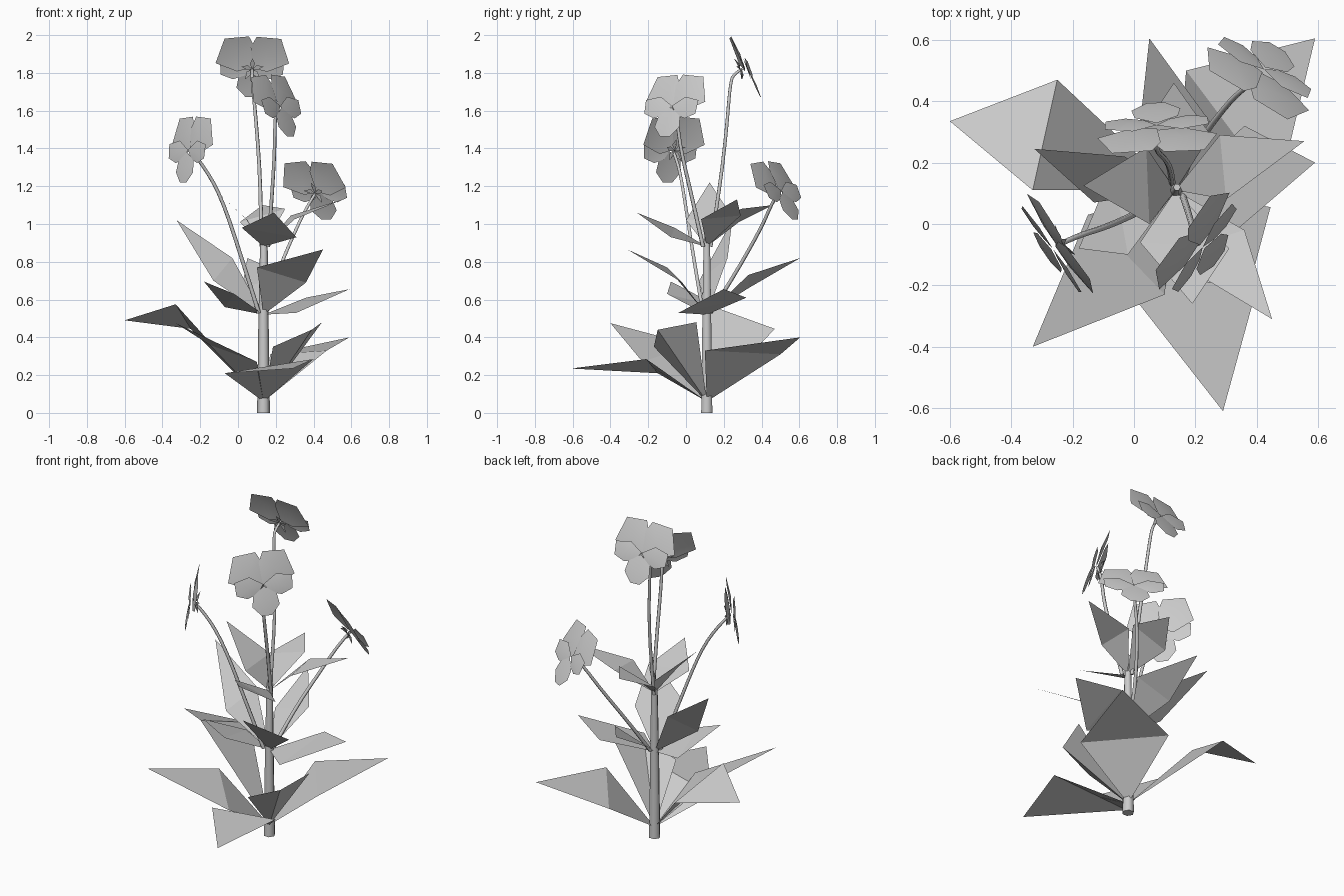
import bpy
from mathutils import Vector

cube = bpy.data.objects.get("Cube")
if cube:
    bpy.data.objects.remove(cube, do_unlink=True)

grey = bpy.data.materials.new("plain_grey")
grey.use_nodes = True
grey.diffuse_color = (0.6, 0.6, 0.6, 1)
grey.node_tree.nodes["Principled BSDF"].inputs["Base Color"].default_value = (0.6, 0.6, 0.6, 1)


def add_object(name, data):
    obj = bpy.data.objects.new(name, data)
    bpy.context.collection.objects.link(obj)
    data.materials.append(grey)
    return obj


def add_mesh(name, verts, faces, smooth=False):
    mesh = bpy.data.meshes.new(name)
    mesh.from_pydata([tuple(v) for v in verts], [], faces)
    if smooth:
        mesh.shade_smooth()
    return add_object(name, mesh)


def add_stalk(name, points, radii, kind='POLY'):
    curve = bpy.data.curves.new(name, 'CURVE')
    curve.dimensions = '3D'
    curve.bevel_depth = 1
    curve.bevel_resolution = 1
    curve.use_fill_caps = True
    spline = curve.splines.new(kind)
    spline.points.add(len(points) - 1)
    for point, co, radius in zip(spline.points, points, radii):
        point.co = (*co, 1)
        point.radius = radius
    if kind == 'NURBS':
        spline.order_u = 3
        spline.use_endpoint_u = True
        spline.resolution_u = 3
    return add_object(name, curve)


# Main stem
add_stalk("main_stem", [(.135, .11, 0), (.135, .11, .5), (.137, .11, .9), (.14, .12, 1.0)],
          [.034, .027, .02, .012])


# Leaves: two triangles, bent across the widest line or along the midrib
def add_leaf(name, base_z, side_a, side_b, tip, midrib=False):
    faces = [(0, 1, 2), (0, 2, 3)] if midrib else [(0, 1, 3), (1, 2, 3)]
    add_mesh(name, [(.135, .11, base_z), side_a, tip, side_b], faces)


tiers = {
    "lower": (.06, [
        ((-.07, -.15, .21), (.40, -.21, .285), (.29, -.61, .235)),
        ((-.25, .47, .445), (-.33, .11, .575), (-.6, .335, .49)),
        ((.17, .5, .31), (.47, .10, .33), (.59, .605, .4)),
        ((-.15, .03, .36), (.1, -.23, .27), (-.33, -.4, .475)),
        ((.185, -.17, .35), (.445, .055, .48), (.39, -.15, .44), True)]),
    "middle": (.52, [
        ((.1, -.10, .77), (.36, -.02, .69), (.45, -.31, .865)),
        ((-.03, .22, .82), (-.13, .07, .7), (-.325, .245, 1.02)),
        ((.36, .32, .61), (.31, -.04, .53), (.59, .2, .655)),
        ((-.02, -.1, .63), (-.07, .18, .56), (-.18, -.08, .695)),
        ((.02, .33, .66), (.25, .33, .73), (.05, .605, .82))]),
    "upper": (.88, [
        ((.02, -.06, .98), (.31, -.08, .93), (.19, -.26, 1.06)),
        ((.05, .0, 1.02), (.04, .25, 1.03), (-.165, .125, 1.22)),
        ((.3, .08, 1.025), (.28, .29, 1.045), (.555, .27, 1.13)),
        ((.01, .28, 1.01), (.25, .29, 1.08), (.13, .46, 1.1))]),
}
for tier, (base_z, leaves) in tiers.items():
    for i, leaf in enumerate(leaves):
        add_leaf(f"{tier}_leaf_{i + 1}", base_z, *leaf)


# Flowers: paired upper and side petals, one lower petal, small sepals behind
UPPER = [(0, 0), (-.01, .12), (.02, .18), (.15, .17), (.195, .03), (.08, -.02)]
SIDE = [(0, 0), (.08, .05), (.17, .03), (.165, -.045), (.10, -.07), (.04, -.05)]
LOWER = [(0, -.01), (.07, -.06), (.08, -.12), (.03, -.175), (-.03, -.175), (-.08, -.12), (-.07, -.06)]


def add_flower(name, centre, normal):
    n = Vector(normal).normalized()
    u = Vector((0, 0, 1)).cross(n).normalized()
    v = n.cross(u)
    c = Vector(centre)

    def petal(part, outline, flip, lift, cup):
        mid = (sum(p[0] for p in outline) / len(outline), sum(p[1] for p in outline) / len(outline))
        points = [c + u * x * flip + v * y + n * (lift + cup * (x * x + y * y))
                  for x, y in outline + [mid]]
        points[-1] += n * .008
        count = len(outline)
        faces = [(i, (i + 1) % count, count) for i in range(count)]
        add_mesh(f"{name}_{part}", points, faces, True)

    for side, flip in (("left", 1), ("right", -1)):
        petal(f"{side}_upper_petal", UPPER, flip, .004 + flip * .003, -.3)
        petal(f"{side}_side_petal", SIDE, flip, .018, .2)
    petal("lower_petal", LOWER, 1, .022, .3)
    for i, (x, y) in enumerate([(0, 1), (.9, .3), (.6, -.8), (-.6, -.8), (-.9, .3)]):
        out = u * x + v * y
        across = n.cross(out) * .014
        add_mesh(f"{name}_sepal_{i + 1}",
                 [c - n * .02, c + out * .03 + across - n * .012,
                  c + out * .065 - n * .03, c + out * .03 - across - n * .012], [(0, 1, 2, 3)])


flowers = {
    "top_flower": ((-.05, .92, .34), [(.125, .13, .88), (.12, .18, 1.2), (.1, .215, 1.5),
                                      (.075, .235, 1.76), (.075, .26, 1.8), (.075, .305, 1.825)]),
    "front_flower": ((.78, -.55, .3), [(.16, .09, .88), (.18, .03, 1.15), (.195, -.03, 1.4),
                                       (.195, -.05, 1.58), (.21, -.065, 1.62)]),
    "left_flower": ((-.8, -.55, .1), [(.11, .09, .53), (.02, .04, .82), (-.09, -.01, 1.15),
                                      (-.19, -.04, 1.32), (-.25, -.07, 1.39)]),
    "back_flower": ((.45, .75, .4), [(.15, .13, .53), (.19, .24, .7), (.31, .4, .98),
                                     (.37, .45, 1.1), (.415, .49, 1.17)]),
}
for name, (normal, path) in flowers.items():
    add_stalk(f"{name}_stalk", path, [.011 - .0007 * i for i in range(len(path))], 'NURBS')
    add_flower(name, path[-1], normal)
